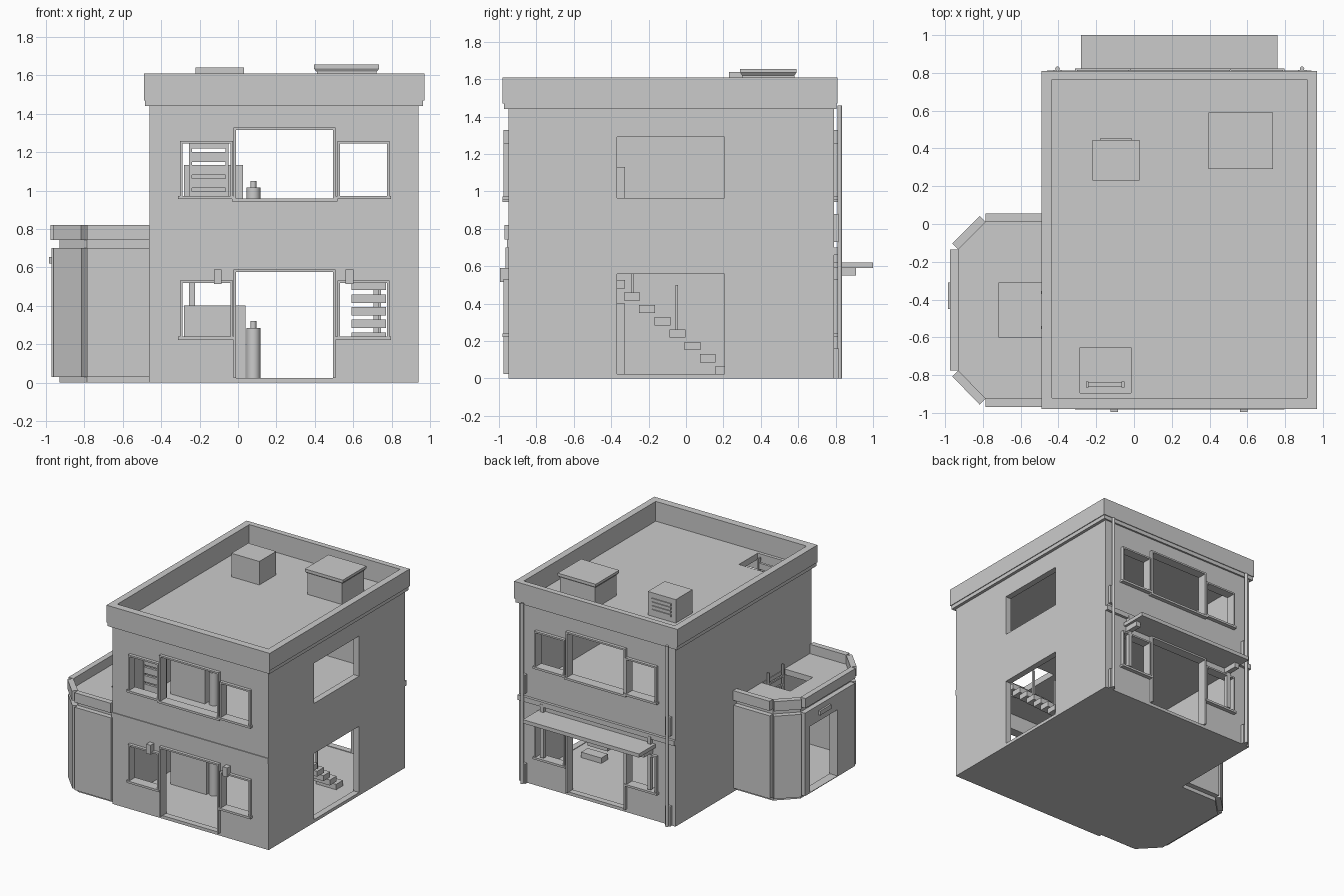
import bpy, bmesh, math
from mathutils import Vector, Matrix

if "Cube" in bpy.data.objects:
    bpy.data.objects.remove(bpy.data.objects["Cube"])

grey = bpy.data.materials.new("plain_grey")
grey.diffuse_color = (0.6, 0.6, 0.6, 1)
grey.use_nodes = True
grey.node_tree.nodes["Principled BSDF"].inputs["Base Color"].default_value = grey.diffuse_color


def finish(name, bm):
    bmesh.ops.recalc_face_normals(bm, faces=bm.faces)
    me = bpy.data.meshes.new(name)
    bm.to_mesh(me)
    bm.free()
    me.materials.append(grey)
    ob = bpy.data.objects.new(name, me)
    bpy.context.collection.objects.link(ob)
    return ob


def add_box(bm, x0, x1, y0, y1, z0, z1):
    m = Matrix.Translation(((x0 + x1) / 2, (y0 + y1) / 2, (z0 + z1) / 2))
    m = m @ Matrix.Diagonal((x1 - x0, y1 - y0, z1 - z0, 1))
    return bmesh.ops.create_cube(bm, size=1, matrix=m)["verts"]


def boxes(name, *dims):
    bm = bmesh.new()
    for d in dims:
        add_box(bm, *d)
    return finish(name, bm)


def prism(name, pts, z0, z1):
    bm = bmesh.new()
    f = bm.faces.new([bm.verts.new((p[0], p[1], z0)) for p in pts])
    top = bmesh.ops.extrude_face_region(bm, geom=[f])["geom"]
    bmesh.ops.translate(bm, vec=(0, 0, z1 - z0), verts=[g for g in top if isinstance(g, bmesh.types.BMVert)])
    return finish(name, bm)


def cut(ob, cutter):
    mod = ob.modifiers.new("cut", "BOOLEAN")
    mod.operation, mod.solver, mod.object = "DIFFERENCE", "EXACT", cutter
    bpy.context.view_layer.objects.active = ob
    bpy.ops.object.modifier_apply(modifier=mod.name)
    bpy.data.objects.remove(cutter)


def cut_box(ob, *d):
    cut(ob, boxes("cutter", d))


def cylinder(name, x, y, parts, n=24):
    bm = bmesh.new()
    for r, z0, z1 in parts:
        bmesh.ops.create_cone(bm, cap_ends=True, segments=n, radius1=r, radius2=r, depth=z1 - z0,
                              matrix=Matrix.Translation((x, y, (z0 + z1) / 2)))
    ob = finish(name, bm)
    bpy.context.view_layer.objects.active = ob
    ob.select_set(True)
    bpy.ops.object.shade_smooth_by_angle(angle=math.radians(35))
    ob.select_set(False)


# Main building: hollow two storey shell
shell = boxes("main_walls", (-0.46, 0.94, -0.95, 0.79, 0, 1.45))
cut_box(shell, -0.41, 0.89, -0.90, 0.74, 0.02, 0.70)
cut_box(shell, -0.41, 0.89, -0.90, 0.74, 0.75, 1.40)
openings = [(-0.01, 0.495, 0.025, 0.575), (-0.29, -0.04, 0.24, 0.52), (0.53, 0.775, 0.24, 0.52),
            (-0.01, 0.495, 0.96, 1.315), (-0.29, -0.04, 0.972, 1.245), (0.53, 0.775, 0.972, 1.245)]
for x0, x1, z0, z1 in openings:
    cut_box(shell, x0, x1, -1.1, 1.1, z0, z1)
for z0, z1 in ((0.025, 0.56), (0.965, 1.29)):
    cut_box(shell, 0.8, 1.1, -0.37, 0.205, z0, z1)
cut_box(shell, -0.285, -0.015, -0.895, -0.655, 1.3, 1.6)     # roof hatch
cut_box(shell, 0.57, 0.80, -0.70, -0.25, 0.65, 0.8)          # stairwell

# Parapet and the trim below it
parapet = boxes("roof_parapet", (-0.49, 0.97, -0.98, 0.81, 1.47, 1.61))
cut_box(parapet, -0.435, 0.915, -0.92, 0.765, 1.3, 1.8)
trim = boxes("cornice_trim", (-0.484, 0.964, -0.974, 0.804, 1.44, 1.47))
cut_box(trim, -0.435, 0.915, -0.92, 0.765, 1.3, 1.8)

# Bands between the storeys
boxes("storey_band_front", (-0.46, 0.94, -0.957, -0.94, 0.70, 0.742))
boxes("storey_band_back", (-0.46, 0.94, 0.78, 0.812, 0.66, 0.70))

# Window and door frames with sills, front and back
for side, ya, yb, ys in (("front", -0.975, -0.94, -0.982), ("back", 0.78, 0.815, 0.822)):
    for i, (x0, x1, z0, z1) in enumerate(openings):
        t = 0.013
        parts = [(x0 - t, x0, ya, yb, z0, z1), (x1, x1 + t, ya, yb, z0, z1),
                 (x0 - t, x1 + t, ya, yb, z1, z1 + t)]
        if i:
            a, b = (ys, yb) if side == "front" else (ya, ys)
            parts.append((x0 - 0.022, x1 + 0.022, a, b, z0 - 0.017, z0))
        boxes(f"{side}_frame_{i + 1}", *parts)

# Front wall lamps
for x in (-0.105, 0.58):
    boxes("wall_lamp", (x - 0.02, x + 0.02, -0.995, -0.95, 0.515, 0.59))

# Back awning with brackets and posts
boxes("awning", (-0.28, 0.76, 0.785, 1.0, 0.59, 0.62))
for x in (-0.24, 0.72):
    boxes("awning_bracket", (x - 0.02, x + 0.02, 0.785, 0.91, 0.55, 0.59),
          (x - 0.015, x + 0.015, 0.785, 0.815, 0.25, 0.68))

# Drain pipes with collars
for x in (-0.405, 0.89):
    cylinder("drain_pipe", x, 0.822, [(0.012, 0, 1.46)], 12)
    boxes("pipe_collar", (x - 0.022, x + 0.022, 0.785, 0.815, 0, 0.16),
          (x - 0.022, x + 0.022, 0.785, 0.815, 0.73, 0.88))

# Rooftop vent with louvres
boxes("roof_vent", (-0.22, 0.03, 0.23, 0.445, 1.44, 1.64))
boxes("vent_louvres", *[(-0.18, -0.01, 0.44, 0.453, z, z + 0.018) for z in (1.49, 1.52, 1.55, 1.58)])

# Rooftop unit with a cap tapered at the bottom
boxes("roof_unit", (0.41, 0.72, 0.30, 0.58, 1.44, 1.625))
bm = bmesh.new()
add_box(bm, 0.395, 0.735, 0.29, 0.59, 1.635, 1.655)
for v in add_box(bm, 0.395, 0.735, 0.29, 0.59, 1.62, 1.635):
    if v.co.z < 1.63:
        v.co.x += 0.012 if v.co.x < 0.5 else -0.012
        v.co.y += 0.01 if v.co.y < 0.4 else -0.01
finish("roof_unit_cap", bm)

# Side annex: hollow core with a chamfered plan
def plan(d):
    k = 0.41 * d
    return [(-0.46, -0.925 - d), (-0.785 - k, -0.925 - d), (-0.93 - d, -0.775 - k),
            (-0.93 - d, -0.135 + k), (-0.785 - k, 0.01 + d), (-0.46, 0.01 + d)]


core = prism("annex_core", plan(0), 0, 0.745)
cut(core, prism("cutter", plan(-0.03), 0.03, 0.70))
door = (-1.1, -0.88, -0.55, -0.20, 0.035, 0.57)
cut_box(core, *door)
cut_box(core, -0.715, -0.465, -0.60, -0.31, 0.65, 0.9)

# Annex outer wall panels and parapet panels, one per side of the plan
pts = [Vector(p) for p in plan(0)]
for i in range(5):
    p, q = pts[i], pts[i + 1]
    e = (q - p).normalized()
    n = Vector((e.y, -e.x)) * 0.045
    if n.dot((p + q) / 2 - Vector((-0.6, -0.45))) < 0:
        n = -n
    wall = prism("annex_wall", (p, q, q + n * 0.9, p + n * 0.9), 0.03, 0.70)
    if i == 2:
        cut_box(wall, *door)
    prism("annex_parapet", (p, q, q + n, p + n), 0.742, 0.82)
boxes("annex_door_lamp", (-0.985, -0.96, -0.45, -0.31, 0.62, 0.655))

# Ladders up to the annex roof and the main roof
boxes("annex_ladder", *[(-0.492, -0.475, y, y + 0.015, 0.03, 0.81) for y in (-0.555, -0.37)],
      *[(-0.49, -0.478, -0.55, -0.36, 0.08 + 0.07 * i, 0.095 + 0.07 * i) for i in range(10)])
boxes("roof_ladder", *[(x, x + 0.015, -0.865, -0.835, 0.75, 1.44) for x in (-0.255, -0.065)],
      *[(-0.25, -0.055, -0.86, -0.84, 0.81 + 0.068 * i, 0.86 + 0.068 * i) for i in range(9)])

# Indoor stairs with rail posts
boxes("stair_treads", *[(0.59, 0.77, 0.155 - 0.081 * i, 0.24 - 0.081 * i, 0.02 + 0.066 * i, 0.064 + 0.066 * i)
                        for i in range(11)])
boxes("stair_posts", (0.73, 0.745, -0.055, -0.042, 0.26, 0.50), (0.73, 0.745, -0.295, -0.282, 0.46, 0.69))

# Cabinets and water heaters on both floors
for x1, z in ((0.04, 0.02), (0.025, 0.75)):
    boxes("cabinet", (-0.28, x1, -0.46, -0.325, z, z + 0.382))
    cylinder("water_heater", 0.08, -0.42, [(0.036, z, z + 0.265), (0.015, z + 0.265, z + 0.30)])
